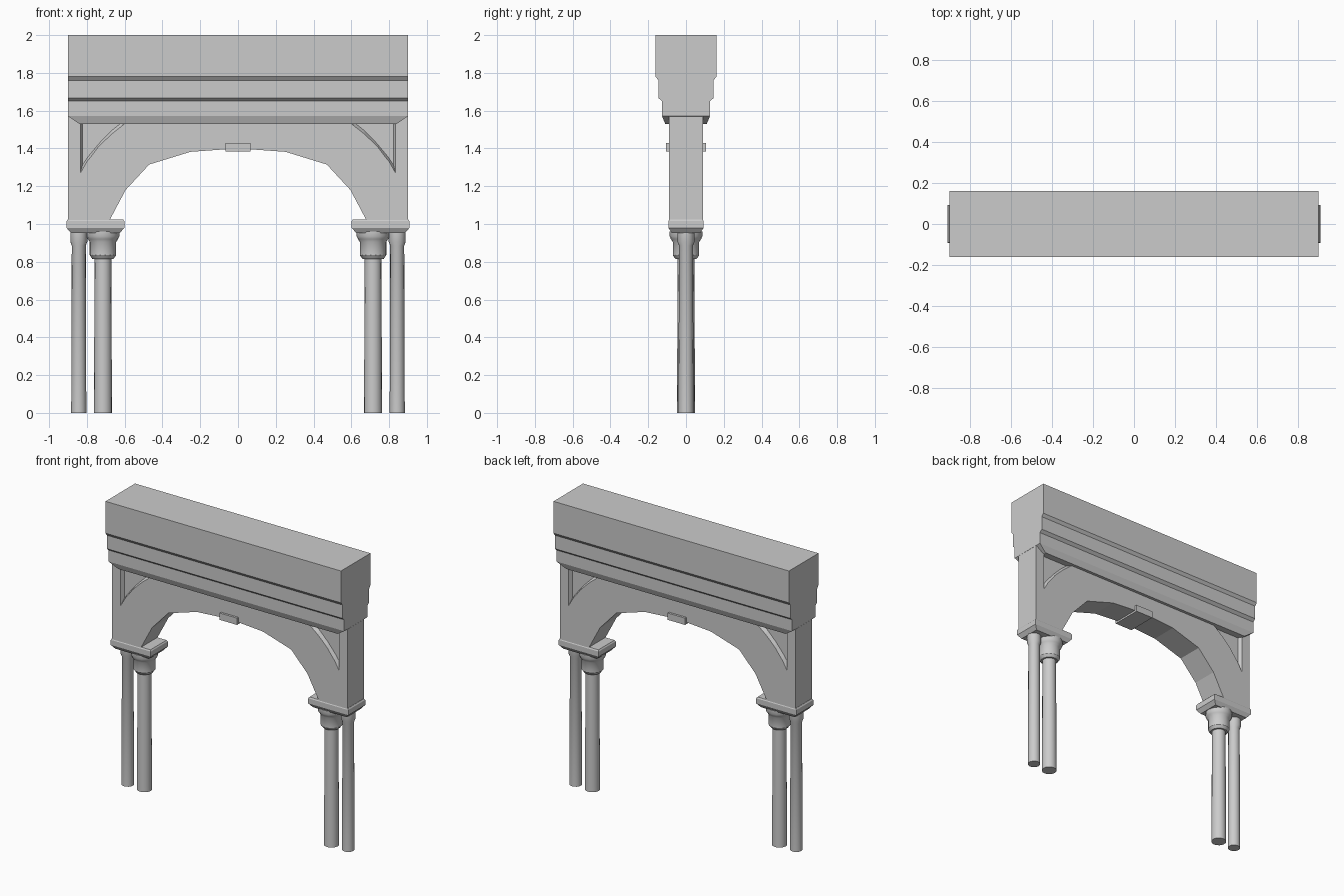
import bpy, bmesh
from math import cos, sin, pi

if "Cube" in bpy.data.objects:
    bpy.data.objects.remove(bpy.data.objects["Cube"])


def build(name, solids, smooth=False):
    """Each solid is a list of matching rings, lofted in order and capped."""
    bm = bmesh.new()
    for rings in solids:
        vs = [[bm.verts.new(p) for p in r] for r in rings]
        n = len(vs[0])
        bm.faces.new(vs[0])
        bm.faces.new(vs[-1][::-1])
        for a, b in zip(vs, vs[1:]):
            for i in range(n):
                j = (i + 1) % n
                bm.faces.new((a[i], a[j], b[j], b[i]))
    bmesh.ops.recalc_face_normals(bm, faces=bm.faces)
    me = bpy.data.meshes.new(name)
    bm.to_mesh(me)
    bm.free()
    ob = bpy.data.objects.new(name, me)
    bpy.context.collection.objects.link(ob)
    bpy.ops.object.select_all(action='DESELECT')
    bpy.context.view_layer.objects.active = ob
    ob.select_set(True)
    if smooth:
        bpy.ops.object.shade_smooth_by_angle(angle=0.6)
    return ob


def rect(cx, hx, hy, z):
    return [(cx - hx, -hy, z), (cx + hx, -hy, z), (cx + hx, hy, z), (cx - hx, hy, z)]


def turned(name, cx, profile, n=16):
    rings = [[(cx + r * cos(2 * pi * i / n), r * sin(2 * pi * i / n), z)
              for i in range(n)] for r, z in profile]
    return build(name, [rings], True)


# Arched wall
half_arch = [(0.68, 1.02), (0.595, 1.18), (0.47, 1.315), (0.252, 1.382)]
wall_outline = ([(-0.9, 1.57), (-0.9, 1.02)] + [(-x, z) for x, z in half_arch] + [(0, 1.40)]
                + half_arch[::-1] + [(0.9, 1.02), (0.9, 1.57)])
wall = build("arch_wall", [[[(x, y, z) for x, z in wall_outline] for y in (-0.09, 0.09)]])

# Sunken spandrel panels with splayed edges, on both faces
outer = [(0.835, 1.55), (0.835, 1.27), (0.80, 1.33), (0.742, 1.405), (0.67, 1.475), (0.575, 1.55)]
inner = [(0.822, 1.55), (0.822, 1.315), (0.797, 1.352), (0.735, 1.427), (0.668, 1.495), (0.60, 1.55)]
wide = [(a + (a - c) * 0.4, b + (b - d) * 0.4) for (a, b), (c, d) in zip(outer, inner)]
panels = [[[(s * x, t * 0.10, z) for x, z in wide], [(s * x, t * 0.065, z) for x, z in inner]]
          for s in (-1, 1) for t in (-1, 1)]
cutter = build("panel_cutter", panels)
cutter.hide_render = True
mod = wall.modifiers.new("panels", 'BOOLEAN')
mod.operation = 'DIFFERENCE'
mod.solver = 'EXACT'
mod.object = cutter
bpy.context.view_layer.objects.active = wall
bpy.ops.object.modifier_apply(modifier=mod.name)
bpy.data.objects.remove(cutter)

# Moulding with mitred ends, stepped entablature and keystone
build("lower_moulding", [[rect(0, 0.84, 0.11, 1.53), rect(0, 0.9, 0.127, 1.571)]])
steps = [(0.127, 1.571), (0.127, 1.65), (0.146, 1.667), (0.146, 1.76), (0.161, 1.78), (0.161, 2.0)]
build("entablature", [[rect(0, 0.9, hy, z) for hy, z in steps]])
build("keystone", [[rect(0, 0.066, 0.105, 1.383), rect(0, 0.066, 0.105, 1.43)]])

# Paired columns under a shared slab
for s, side in ((-1, "left"), (1, "right")):
    slab = [(0.13, 0.075, 0.953), (0.153, 0.093, 0.98), (0.153, 0.093, 1.015), (0.147, 0.088, 1.024)]
    build(f"{side}_capital_slab", [[rect(s * 0.755, hx, hy, z) for hx, hy, z in slab]])
    turned(f"{side}_inner_column", s * 0.715, [
        (0.048, 0), (0.044, 0.815), (0.056, 0.815), (0.070, 0.835), (0.070, 0.905),
        (0.080, 0.92), (0.087, 0.935), (0.087, 0.96)])
    turned(f"{side}_outer_column", s * 0.843, [
        (0.040, 0), (0.037, 0.885), (0.045, 0.905), (0.045, 0.96)])
